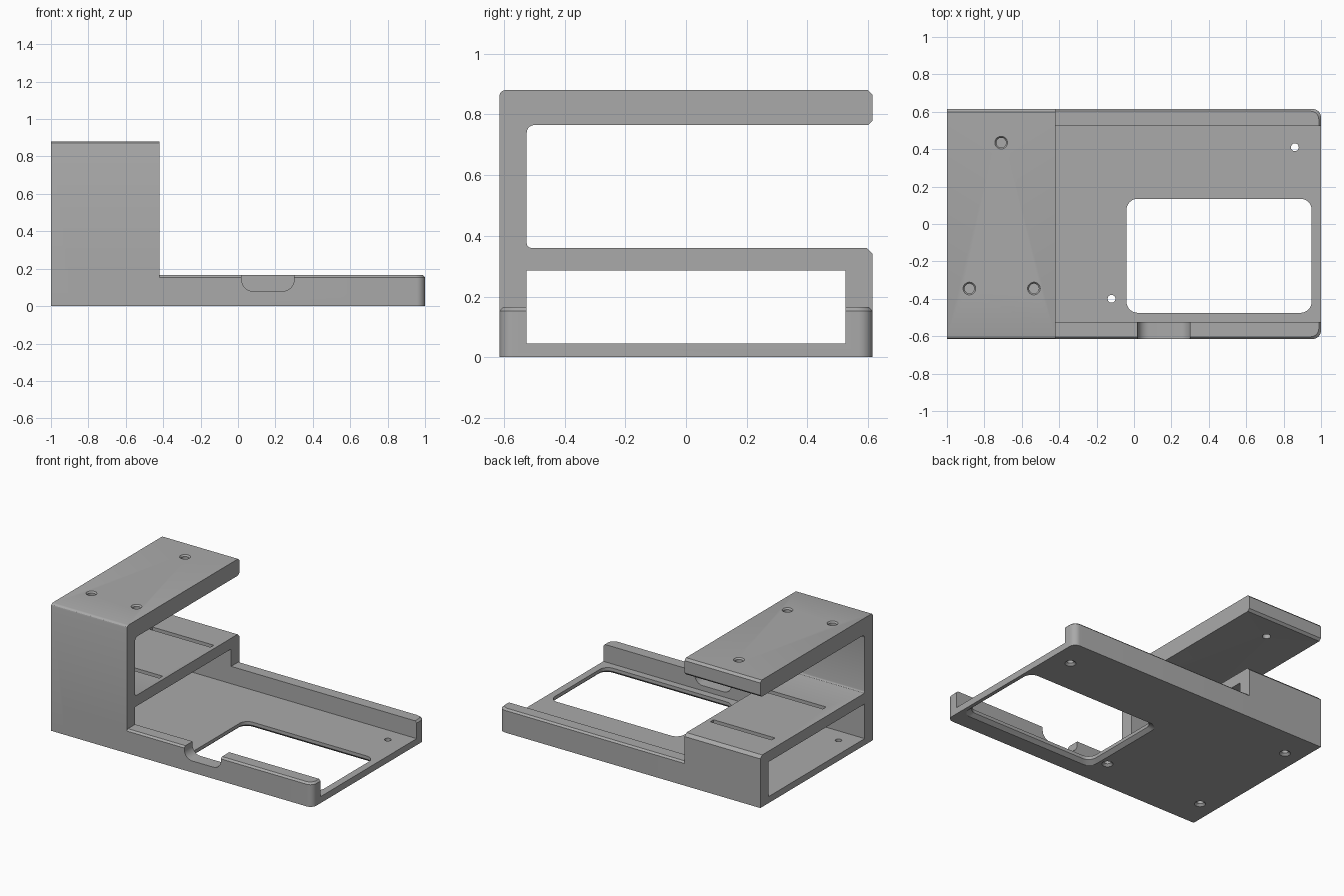
import bpy, bmesh
from math import cos, sin, pi, radians
from mathutils import Vector

cube = bpy.data.objects.get("Cube")
if cube:
    bpy.data.objects.remove(cube)

grey = bpy.data.materials.new("matte grey")
grey.use_nodes = True
colour = (0.4, 0.4, 0.4, 1)
grey.diffuse_color = colour
grey.node_tree.nodes["Principled BSDF"].inputs["Base Color"].default_value = colour


def outline(corners):
    """Turn right-angled corners (a, b, radius, segments) into a filleted outline."""
    pts = []
    for i, (a, b, r, segs) in enumerate(corners):
        p = Vector((a, b))
        if r == 0:
            pts.append(p)
            continue
        before = (Vector(corners[i - 1][:2]) - p).normalized()
        after = (Vector(corners[(i + 1) % len(corners)][:2]) - p).normalized()
        centre = p + r * (before + after)
        for k in range(segs + 1):
            t = k / segs * pi / 2
            pts.append(centre - r * (after * cos(t) + before * sin(t)))
    return pts


def rect(a0, a1, b0, b1, r=(0, 0, 0, 0), segs=8):
    return outline([(a0, b0, r[0], segs), (a1, b0, r[1], segs),
                    (a1, b1, r[2], segs), (a0, b1, r[3], segs)])


def circle(x, y, r, n=32):
    return [Vector((x + r * cos(2 * pi * k / n), y + r * sin(2 * pi * k / n)))
            for k in range(n)]


def prism(name, pts, axis, layers):
    """Stack the outline along an axis; each layer is (position, outward growth)."""
    lo = Vector((min(p.x for p in pts), min(p.y for p in pts)))
    hi = Vector((max(p.x for p in pts), max(p.y for p in pts)))
    mid, half = (lo + hi) / 2, (hi - lo) / 2
    place = {"x": lambda a, b, c: (c, a, b),
             "y": lambda a, b, c: (a, c, b),
             "z": lambda a, b, c: (a, b, c)}[axis]
    bm = bmesh.new()
    rings = []
    for pos, grow in layers:
        sx, sy = 1 + grow / half.x, 1 + grow / half.y
        rings.append([bm.verts.new(place(mid.x + (p.x - mid.x) * sx,
                                         mid.y + (p.y - mid.y) * sy, pos)) for p in pts])
    n = len(pts)
    for r0, r1 in zip(rings, rings[1:]):
        for i in range(n):
            j = (i + 1) % n
            bm.faces.new((r0[i], r0[j], r1[j], r1[i]))
    bm.faces.new(rings[0])
    bm.faces.new(rings[-1])
    bmesh.ops.recalc_face_normals(bm, faces=bm.faces)
    mesh = bpy.data.meshes.new(name)
    bm.to_mesh(mesh)
    bm.free()
    mesh.materials.append(grey)
    ob = bpy.data.objects.new(name, mesh)
    bpy.context.collection.objects.link(ob)
    return ob


def combine(target, tool, operation):
    mod = target.modifiers.new("combine", "BOOLEAN")
    mod.operation, mod.solver, mod.object = operation, "EXACT", tool
    bpy.context.view_layer.objects.active = target
    bpy.ops.object.modifier_apply(modifier=mod.name)
    bpy.data.objects.remove(tool)


W, WALL = 0.615, 0.525       # outer and inner half width
END = -0.42                  # edge of the tall section
FLOOR, SHELF = 0.045, 0.36

# Tall C-shaped section: front wall, top plate and middle shelf
body = prism("mounting_bracket", outline([
    (-W, 0, 0, 1), (W, 0, 0, 1), (W, SHELF, 0.02, 1),
    (-WALL, SHELF, 0.015, 3), (-WALL, 0.765, 0.025, 6),
    (W, 0.765, 0.015, 1), (W, 0.88, 0.015, 1), (-W, 0.88, 0.018, 3)]),
    "x", [(-1, 0), (END, 0)])

# Low tray with rounded end corners and a softened top edge
tray = prism("tray", rect(-0.9, 1, -W, W, (0, 0.045, 0.045, 0)), "z",
             [(0, 0), (0.153, 0), (0.165, -0.012)])
combine(body, tray, "UNION")

# Cavity running the full length, open at both ends
cutters = [prism("cavity", rect(-WALL, WALL, FLOOR, 0.285), "x", [(-1.2, 0), (1.2, 0)])]

# Floor window, flared underneath
cutters.append(prism("window", rect(-0.04, 0.95, -0.475, 0.135, [0.06] * 4), "z",
                     [(-0.02, 0.025), (0, 0.025), (0.022, 0), (0.1, 0)]))

# Rounded notch in the front tray wall
cutters.append(prism("notch", rect(0.02, 0.3, 0.08, 0.25, (0.06, 0.06, 0, 0)), "y",
                     [(-0.7, 0), (-0.5, 0)]))

# Strap slots through the middle shelf
for y in (-0.2, 0.36):
    cutters.append(prism("slot", rect(-0.92, -0.45, y - 0.018, y + 0.018), "z",
                         [(0.25, 0), (0.4, 0)]))

# Screw holes in the floor, countersunk from below
for x, y in ((-0.88, -0.41), (-0.88, 0.41), (0.86, 0.41), (-0.12, -0.4)):
    cutters.append(prism("floor_hole", circle(x, y, 0.021), "z",
                         [(-0.02, 0.014), (0, 0.014), (0.014, 0), (0.1, 0)]))

# Screw holes in the top plate, with a slight chamfer
for x, y in ((-0.71, 0.435), (-0.88, -0.345), (-0.535, -0.345)):
    cutters.append(prism("top_hole", circle(x, y, 0.026), "z",
                         [(0.7, 0), (0.87, 0), (0.88, 0.008), (0.9, 0.008)]))

for cutter in cutters:
    combine(body, cutter, "DIFFERENCE")

bpy.ops.object.select_all(action="DESELECT")
body.select_set(True)
bpy.context.view_layer.objects.active = body
bpy.ops.object.shade_smooth_by_angle(angle=radians(30))
